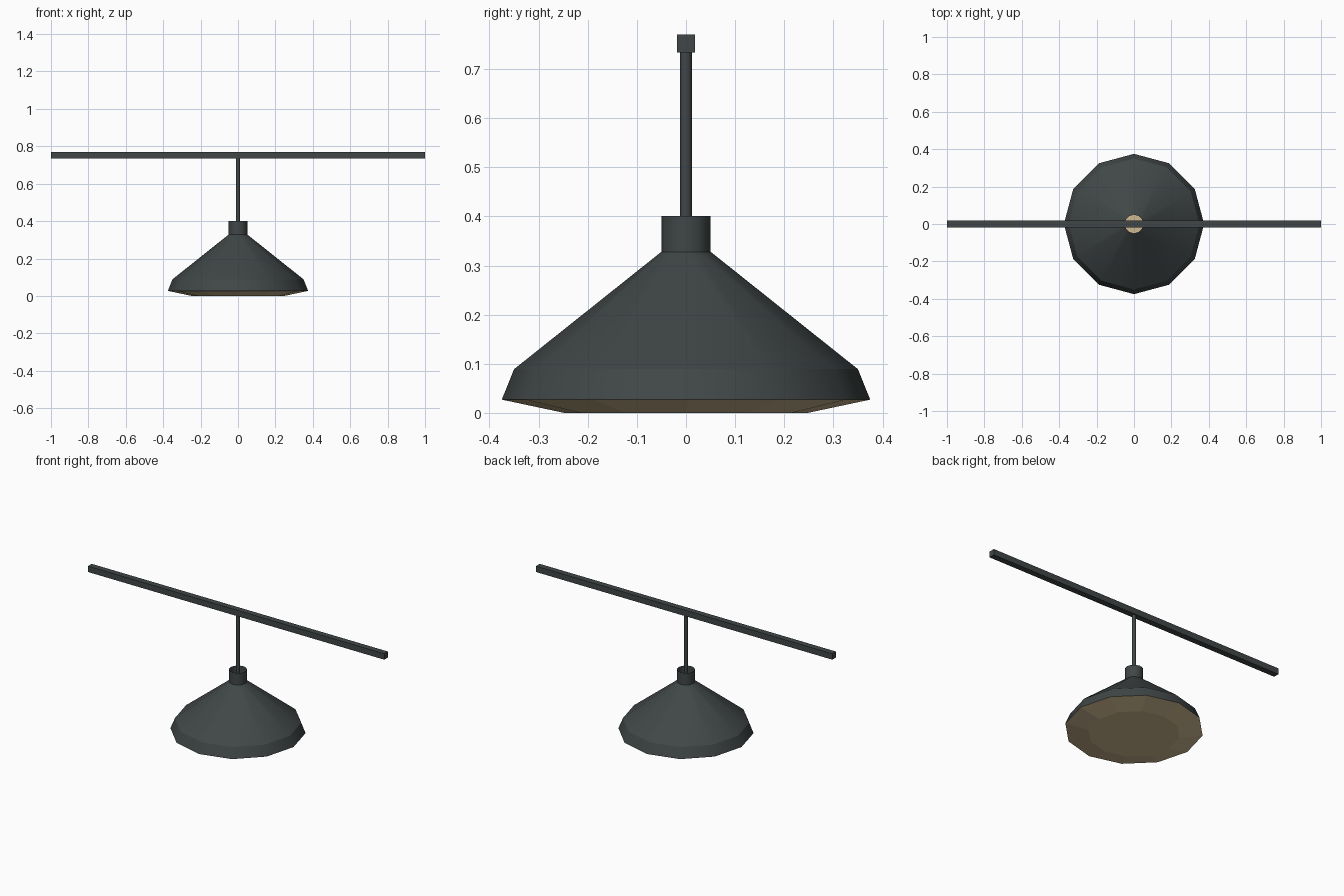
import bpy
import bmesh
import math

if "Cube" in bpy.data.objects:
    bpy.data.objects.remove(bpy.data.objects["Cube"])


def material(name, rgb):
    m = bpy.data.materials.new(name)
    m.diffuse_color = (*rgb, 1.0)
    m.use_nodes = True
    m.node_tree.nodes["Principled BSDF"].inputs["Base Color"].default_value = m.diffuse_color
    return m


DARK = material("charcoal metal", (0.052, 0.062, 0.062))
TAN = material("warm tan diffuser", (0.62, 0.49, 0.29))


def add_object(name, bm, mat, smooth_angle=None):
    mesh = bpy.data.meshes.new(name)
    bm.to_mesh(mesh)
    bm.free()
    mesh.materials.append(mat)
    obj = bpy.data.objects.new(name, mesh)
    bpy.context.collection.objects.link(obj)
    if smooth_angle:
        bpy.ops.object.select_all(action='DESELECT')
        obj.select_set(True)
        bpy.context.view_layer.objects.active = obj
        bpy.ops.object.shade_smooth_by_angle(angle=math.radians(smooth_angle))
    return obj


def lathe(name, profile, sides, mat, smooth_angle=None, cap_end=False):
    """Revolve (radius, height) points, listed from top to bottom."""
    bm = bmesh.new()
    rings = []
    for r, z in profile:
        rings.append([bm.verts.new((r * math.cos(2 * math.pi * k / sides),
                                    r * math.sin(2 * math.pi * k / sides), z))
                      for k in range(sides)])
    for up, low in zip(rings, rings[1:]):
        for k in range(sides):
            n = (k + 1) % sides
            bm.faces.new((up[k], low[k], low[n], up[n]))
    if cap_end:
        bm.faces.new(rings[-1][::-1])
    return add_object(name, bm, mat, smooth_angle)


# Ceiling track bar
bm = bmesh.new()
bmesh.ops.create_cube(bm, size=1.0)
bmesh.ops.scale(bm, vec=(2.0, 0.036, 0.036), verts=bm.verts)
bmesh.ops.translate(bm, vec=(0, 0, 0.752), verts=bm.verts)
add_object("track_bar", bm, DARK)

# Hanging rod, running into the open collar
lathe("hanging_rod", [(0.012, 0.74), (0.012, 0.36)], 12, DARK, 40, cap_end=True)

# Open collar on top of the shade
lathe("collar", [(0.05, 0.401), (0.05, 0.328)], 12, DARK, 40)

# Twelve-sided conical shade with a turned-down rim
lathe("shade", [(0.05, 0.328), (0.35, 0.089), (0.375, 0.027)], 12, DARK, 29)

# Shallow dished diffuser closing the underside
lathe("diffuser", [(0.375, 0.027), (0.248, 0.0)], 12, TAN, cap_end=True)
